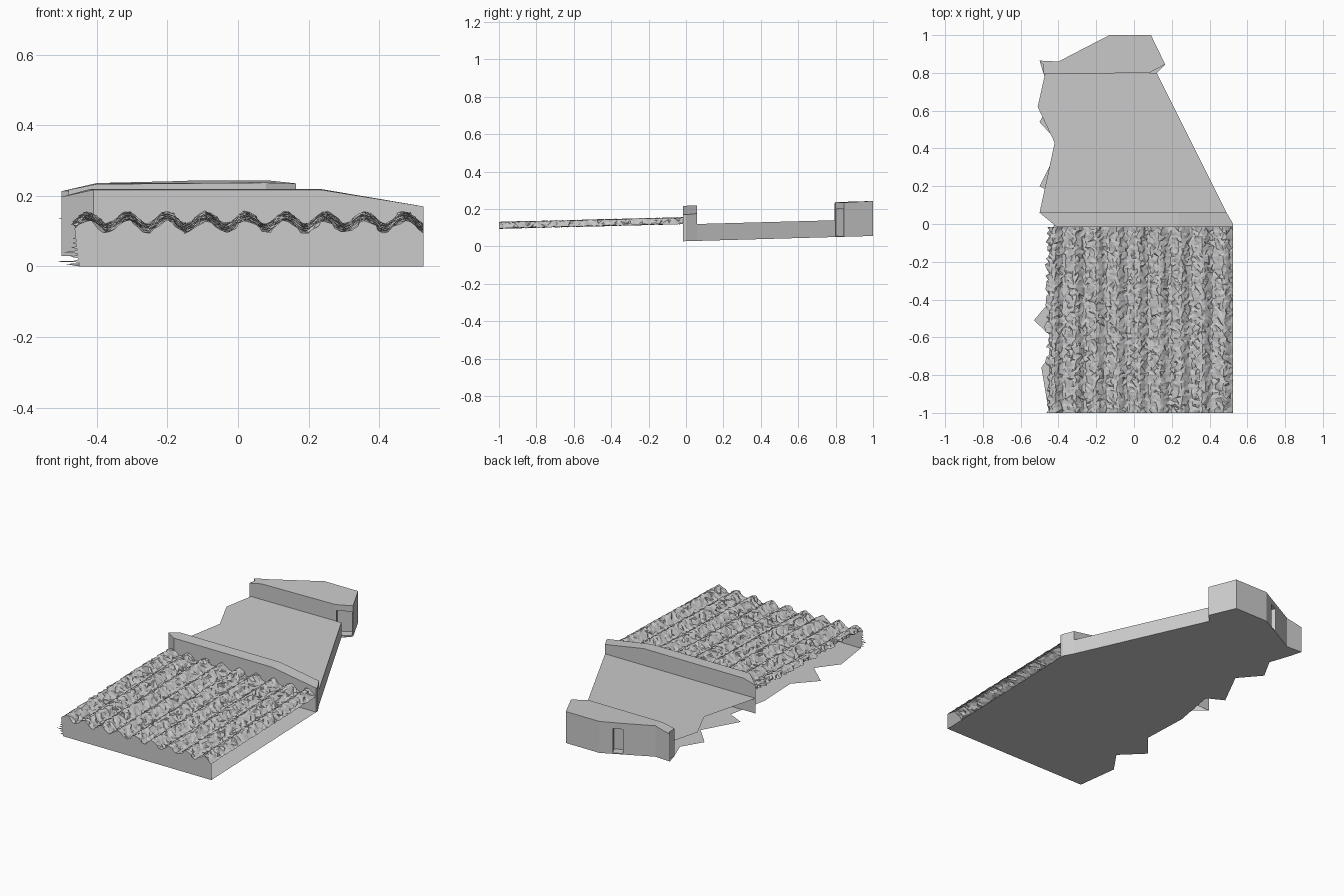
import bpy, bmesh, math, random
from mathutils import Vector

random.seed(4)
cube = bpy.data.objects.get("Cube")
if cube:
    bpy.data.objects.remove(cube)

grey = bpy.data.materials.new("plain_grey")
grey.use_nodes = True
COLOR = (0.6, 0.6, 0.6, 1)
grey.diffuse_color = COLOR
grey.node_tree.nodes["Principled BSDF"].inputs["Base Color"].default_value = COLOR


def base_z(y):
    """Height of the gently sloping underside."""
    return 0.028 * (y + 1)


def finish(name, bm):
    mesh = bpy.data.meshes.new(name)
    bm.to_mesh(mesh)
    bm.free()
    mesh.materials.append(grey)
    obj = bpy.data.objects.new(name, mesh)
    bpy.context.collection.objects.link(obj)
    return obj


def prism(name, outline, tops=None, open_sides=(), recesses=()):
    """Bottomless block: outline of (x, y, top height), counterclockwise."""
    bm = bmesh.new()
    top = [bm.verts.new(p) for p in outline]
    low = [bm.verts.new((x, y, base_z(y))) for x, y, z in outline]
    n = len(outline)
    for face in tops or [range(n)]:
        bm.faces.new([top[i] for i in face])
    sides = {}
    for i in range(n):
        if i not in open_sides:
            j = (i + 1) % n
            sides[i] = bm.faces.new((low[i], low[j], top[j], top[i]))
    bm.normal_update()
    # Sunken openings with a lintel above
    for i in recesses:
        face = sides[i]
        bmesh.ops.inset_individual(bm, faces=[face], thickness=0.008)
        middle = face.calc_center_median().z
        for v in face.verts:
            if v.co.z > middle:
                v.co.z -= 0.03
        bm.normal_update()
        bmesh.ops.inset_individual(bm, faces=[face], thickness=0.0005, depth=-0.05)
    return finish(name, bm)


# Ground sheet with a broken left edge
ground = [(0.525, -1), (0.525, 0), (0.49, 0.06), (0.12, 0.8), (0.165, 0.845),
          (0.09, 1), (-0.13, 1), (-0.4, 0.86), (-0.5, 0.865), (-0.48, 0.8),
          (-0.43, 0.67), (-0.5, 0.54), (-0.39, 0.42), (-0.5, 0.2), (-0.4, 0.15),
          (-0.44, -0.11), (-0.42, -0.38), (-0.53, -0.51), (-0.4, -0.63),
          (-0.49, -0.76), (-0.45, -1)]
bm = bmesh.new()
bm.faces.new([bm.verts.new((x, y, base_z(y))) for x, y in reversed(ground)])
bmesh.ops.triangulate(bm, faces=bm.faces[:])
finish("ground_sheet", bm)

# Rough corrugated field
PERIOD, COLS, ROWS = 0.1125, 72, 64
LEFT, RIGHT, FRONT, BACK = -0.46, 0.525, -1, -0.015
bm = bmesh.new()
grid = []
for r in range(ROWS + 1):
    y = FRONT + (BACK - FRONT) * r / ROWS
    row = []
    for c in range(COLS + 1):
        x = LEFT + (RIGHT - LEFT) * c / COLS
        wave = math.cos((x - 0.023) / PERIOD * math.tau)
        z = 0.113 + 0.025 * (y + 1) + 0.017 * wave + random.uniform(-0.003, 0.003)
        dx = random.uniform(-0.006, 0.006) if c < COLS else 0
        if c == 0:
            dx = random.uniform(-0.015, 0.015)
        dy = random.uniform(-0.006, 0.006) if 0 < r < ROWS else 0
        row.append(bm.verts.new((x + dx, y + dy, z)))
    grid.append(row)
for a, b in zip(grid, grid[1:]):
    for c in range(COLS):
        quad = (a[c], a[c + 1], b[c + 1], b[c])
        k = random.randint(0, 1)
        bm.faces.new((quad[k], quad[k + 1], quad[k + 2]))
        bm.faces.new((quad[k + 2], quad[(k + 3) % 4], quad[k]))
finish("corrugated_field", bm)

# Front wall following the corrugation, with splinters at its left edge
bm = bmesh.new()
obj = bpy.data.objects["corrugated_field"]
edge = [v.co.copy() for v in obj.data.vertices if abs(v.co.y - FRONT) < 0.0001]
edge.sort(key=lambda p: p.x)
top = [bm.verts.new(p) for p in edge]
low = [bm.verts.new((max(p.x, -0.45), FRONT, 0)) for p in edge]
for i in range(len(top) - 1):
    bm.faces.new((low[i], low[i + 1], top[i + 1], top[i]))
for i in range(6):
    z = 0.01 + i * 0.013
    tip = -0.47 - random.uniform(0, 0.04)
    bm.faces.new([bm.verts.new(p) for p in
                  ((-0.45, FRONT, z), (-0.45, FRONT, z + 0.01), (tip, FRONT, z + 0.004))])
finish("front_wall", bm)

# Cross wall between the field and the apron
prism("cross_wall",
      [(-0.41, -0.015, 0.217), (0.235, -0.015, 0.217), (0.525, -0.015, 0.17),
       (0.525, 0, 0.17), (0.49, 0.06, 0.176), (0.235, 0.06, 0.219),
       (-0.42, 0.06, 0.219), (-0.5, 0.06, 0.197)],
      tops=[(0, 1, 5, 6), (1, 2, 3, 4, 5), (0, 6, 7)])

# Tapering apron, open along the broken left edge and under both walls
prism("apron",
      [(-0.5, 0.06, 0.12), (0.49, 0.06, 0.12), (0.12, 0.8, 0.14),
       (-0.47, 0.8, 0.14), (-0.51, 0.62, 0.135), (-0.42, 0.43, 0.13)],
      open_sides=(0, 2, 3, 4, 5))

# Back block with two openings
prism("back_block",
      [(-0.48, 0.795, 0.217), (-0.4, 0.795, 0.233), (0.08, 0.8, 0.237),
       (0.165, 0.845, 0.235), (0.09, 1, 0.243), (-0.13, 1, 0.243),
       (-0.19, 0.969, 0.241), (-0.25, 0.938, 0.239), (-0.4, 0.86, 0.236),
       (-0.5, 0.865, 0.213), (-0.48, 0.845, 0.213)],
      tops=[(1, 2, 3, 4, 5, 6, 7, 8), (0, 1, 8, 9, 10)],
      recesses=(2, 6))
